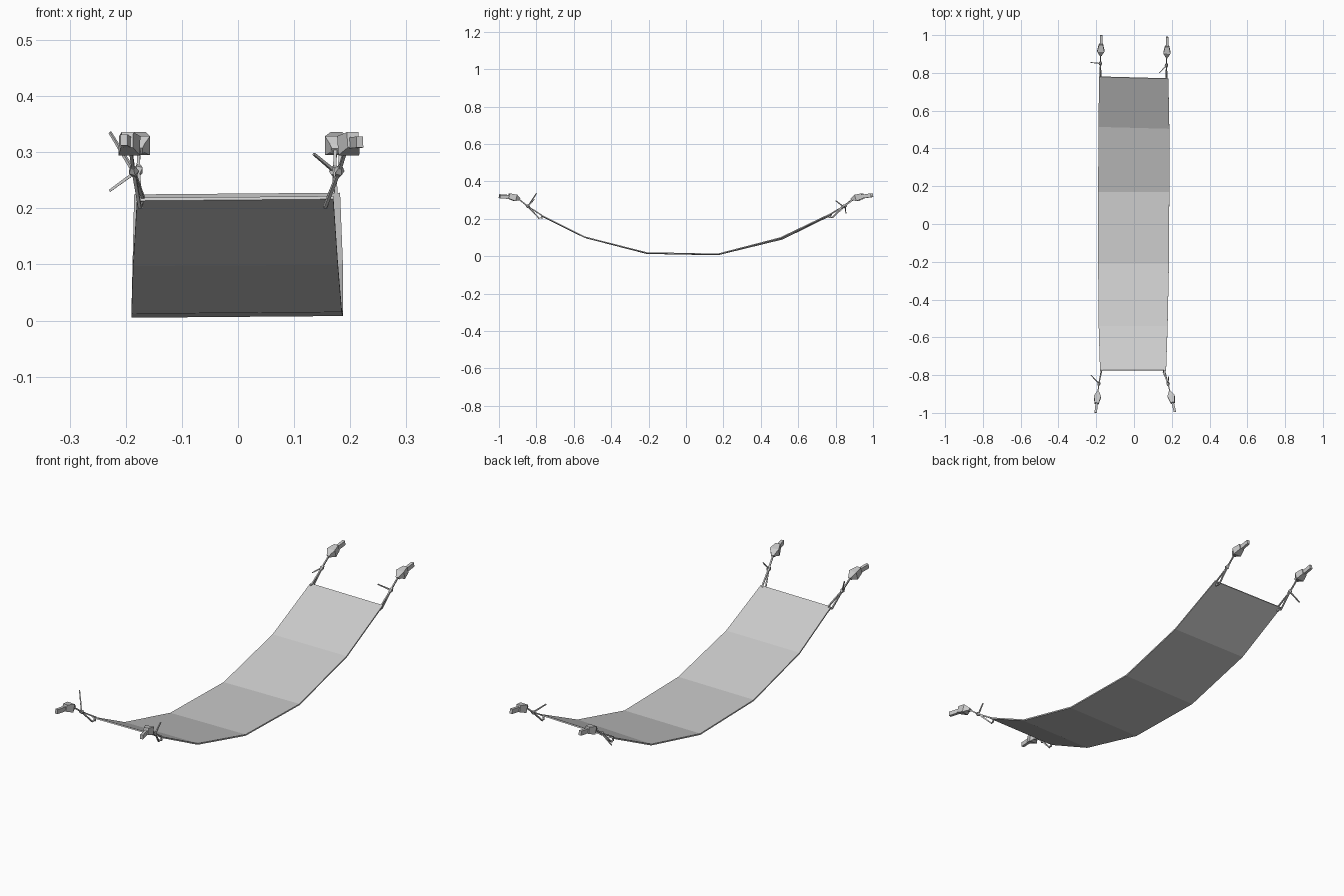
import bpy, bmesh, math
from mathutils import Vector

if "Cube" in bpy.data.objects:
    bpy.data.objects.remove(bpy.data.objects["Cube"])


def make_object(name, bm):
    bmesh.ops.recalc_face_normals(bm, faces=bm.faces)
    me = bpy.data.meshes.new(name)
    bm.to_mesh(me)
    bm.free()
    ob = bpy.data.objects.new(name, me)
    bpy.context.collection.objects.link(ob)
    return ob


def sweep(bm, points, radii, sides=4):
    """Low-poly tube through points, one (width, height) radius pair per point."""
    pts = [Vector(p) for p in points]
    rings = []
    for i, p in enumerate(pts):
        d = (pts[min(i + 1, len(pts) - 1)] - pts[max(i - 1, 0)]).normalized()
        up = Vector((0, 0, 1)) if abs(d.z) < 0.95 else Vector((0, 1, 0))
        u = d.cross(up).normalized()
        v = u.cross(d)
        w, h = radii[i]
        ring = []
        for k in range(sides):
            a = 2 * math.pi * (k + 0.5) / sides
            ring.append(bm.verts.new(p + u * w * math.cos(a) + v * h * math.sin(a)))
        rings.append(ring)
    for a, b in zip(rings, rings[1:]):
        for k in range(sides):
            n = (k + 1) % sides
            bm.faces.new((a[k], a[n], b[n], b[k]))
    bm.faces.new(rings[0])
    bm.faces.new(rings[-1])


# Sagging cloth: y, z, left x, right x, z tilt from left to right
rows = [(-0.775, 0.216, -0.180, 0.170, 0.003), (-0.54, 0.100, -0.187, 0.178, 0.002),
        (-0.21, 0.015, -0.190, 0.185, 0.003), (0.17, 0.008, -0.190, 0.187, 0.003),
        (0.51, 0.092, -0.188, 0.187, 0.006), (0.775, 0.222, -0.185, 0.182, 0.003)]
bm = bmesh.new()
prev = None
for y, z, xl, xr, tilt in rows:
    skew = 0.005 if y > 0.5 else 0
    cur = (bm.verts.new((xl, y + skew, z)), bm.verts.new((xr, y - skew, z + tilt)))
    if prev:
        bm.faces.new((prev[0], prev[1], cur[1], cur[0]))
    prev = cur
cloth = make_object("hanging_cloth", bm)
mod = cloth.modifiers.new("thickness", "SOLIDIFY")
mod.thickness = 0.006
mod.offset = 0

# Corner ties: corner, junction, rope end, loose tail tip
ties = {
    "front_left": ((-0.172, -0.77, 0.208), (-0.186, -0.845, 0.266), (-0.203, -1.0, 0.322), (-0.228, -0.80, 0.335)),
    "front_right": ((0.158, -0.77, 0.208), (0.180, -0.845, 0.266), (0.217, -0.995, 0.318), (0.183, -0.81, 0.305)),
    "back_left": ((-0.177, 0.77, 0.212), (-0.178, 0.85, 0.268), (-0.173, 1.0, 0.326), (-0.229, 0.855, 0.231)),
    "back_right": ((0.172, 0.765, 0.212), (0.172, 0.84, 0.266), (0.177, 0.99, 0.326), (0.135, 0.80, 0.297)),
}
thin = (0.004, 0.004)
for name, pts in ties.items():
    corner, junction, end, tail = map(Vector, pts)
    s = math.copysign(1, corner.y)
    knot_in = junction.lerp(end, 0.34)
    knot_in.z = 0.307
    knot_out = junction.lerp(end, 0.68)
    knot_out.z = 0.322

    # Two strands looped through the cloth corner, plus the loose tail
    bm = bmesh.new()
    low = corner + Vector((0, s * 0.015, -0.006))
    sweep(bm, [junction, corner + Vector((0.003, 0, 0.010))], [thin, thin])
    sweep(bm, [junction, low + Vector((-0.003, 0, 0)), corner], [thin] * 3)
    sweep(bm, [corner + Vector((0, 0, 0.012)), corner + Vector((0, 0, -0.008))], [thin, thin])
    sweep(bm, [junction, tail], [thin, (0.003, 0.003)])
    sweep(bm, [junction, knot_in], [thin, thin])
    make_object(name + "_rope", bm)

    # Small junction knot
    bm = bmesh.new()
    axis = (knot_in - junction).normalized()
    sweep(bm, [junction - axis * 0.012, junction, junction + axis * 0.012],
          [(0.005, 0.005), (0.010, 0.010), (0.005, 0.005)], 5)
    make_object(name + "_small_knot", bm)

    # Flared end knot and thick rope stub
    bm = bmesh.new()
    sweep(bm, [knot_in - axis * 0.008, knot_in, knot_in.lerp(knot_out, 0.3), knot_out],
          [(0.009, 0.009), (0.014, 0.012), (0.027, 0.025), (0.015, 0.020)])
    make_object(name + "_end_knot", bm)
    bm = bmesh.new()
    sweep(bm, [knot_in.lerp(knot_out, 0.6), end], [(0.009, 0.014), (0.009, 0.014)])
    make_object(name + "_rope_stub", bm)
